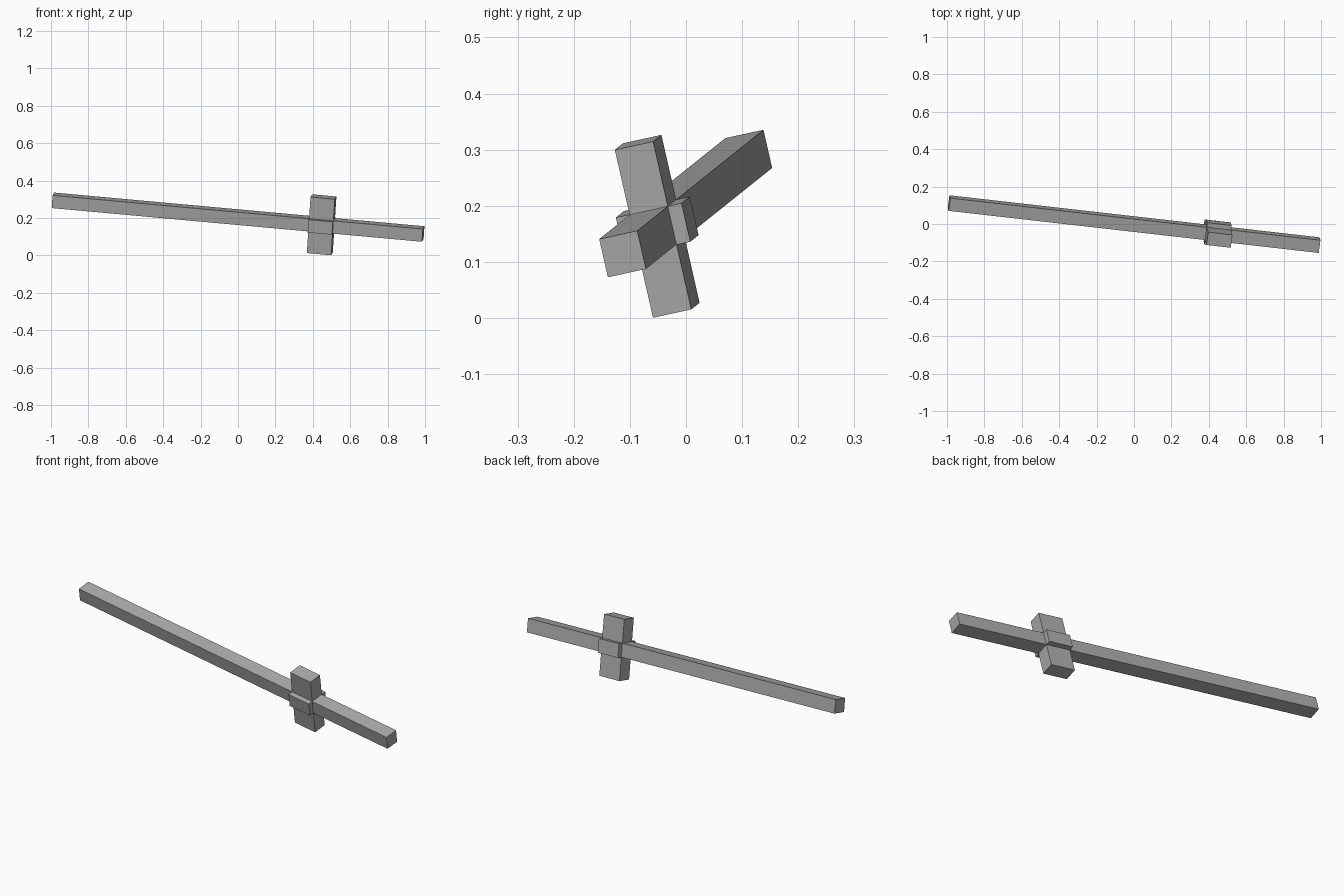
import bpy
from mathutils import Vector, Matrix

if "Cube" in bpy.data.objects:
    bpy.data.objects.remove(bpy.data.objects["Cube"])

# Tilted frame: long axis of the bar, crosswise axis, and upward axis
near_end = Vector((0.99, -0.113, 0.114))
far_end = Vector((-0.99, 0.112, 0.294))
along = (far_end - near_end).normalized()
up = Vector((0.0195, -0.068, 0.299))
up = (up - along * up.dot(along)).normalized()
across = up.cross(along)
axes = Matrix((along, across, up)).transposed().to_4x4()

grey = bpy.data.materials.new("grey")
grey.diffuse_color = (0.40, 0.40, 0.40, 1)
grey.use_nodes = True
grey.node_tree.nodes["Principled BSDF"].inputs["Base Color"].default_value = grey.diffuse_color


def block(name, start, length, width, height):
    """Box starting at a distance from the near end, centred on the bar axis."""
    bpy.ops.mesh.primitive_cube_add(size=1)
    ob = bpy.context.object
    ob.name = name
    centre = near_end + along * (start + length / 2)
    ob.data.transform(Matrix.Translation(centre) @ axes
                      @ Matrix.Diagonal((length, width, height, 1)))
    ob.data.materials.append(grey)
    return ob


# Long shaft
block("shaft", 0, 2.0, 0.07, 0.07)
# Crossed guard blocks around the shaft
block("tall_guard", 0.483, 0.131, 0.0705, 0.3075)
block("wide_guard", 0.483, 0.131, 0.121, 0.0705)
